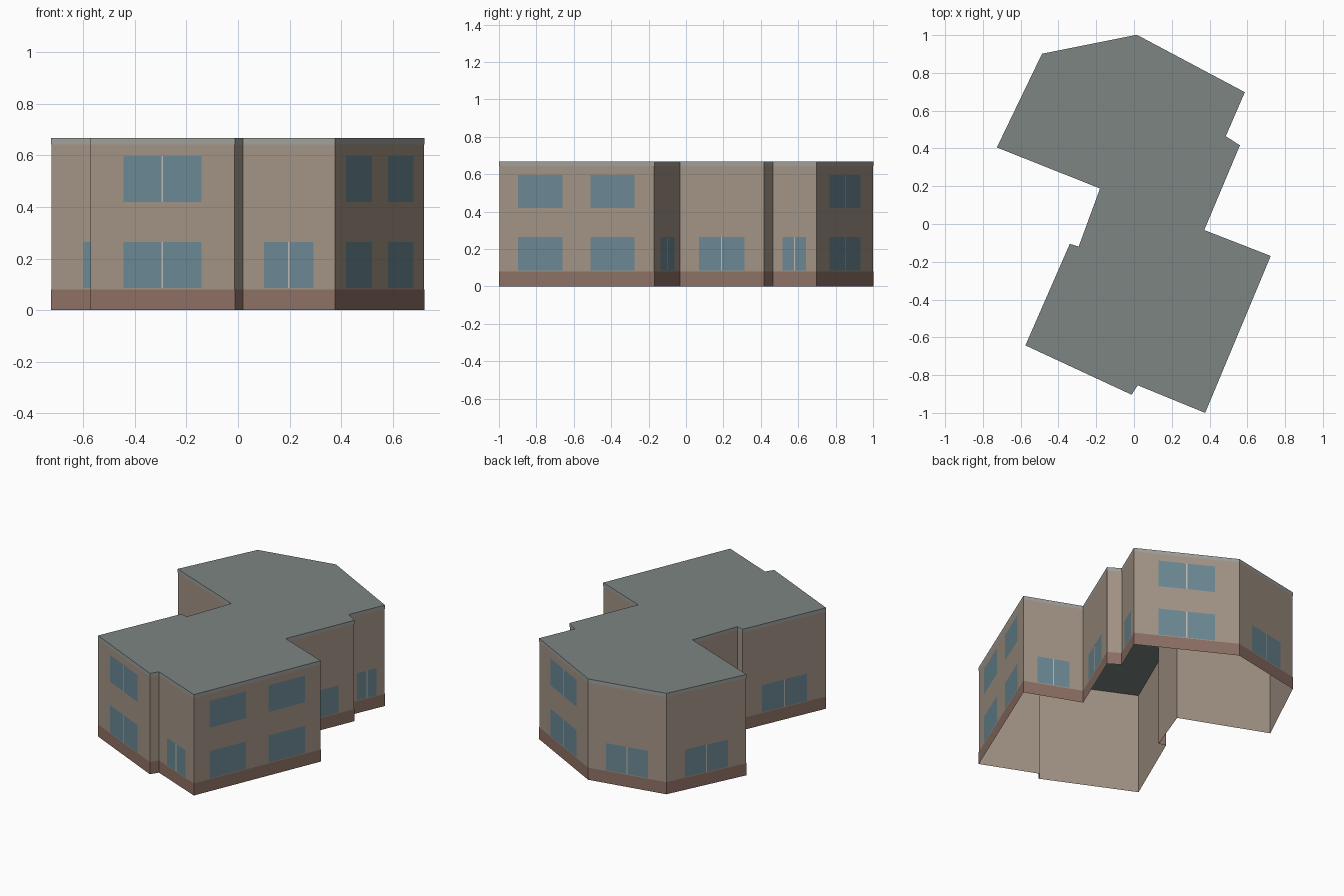
import bpy
from mathutils import Vector

if "Cube" in bpy.data.objects:
    bpy.data.objects.remove(bpy.data.objects["Cube"])

# Counter-clockwise footprint, starting at the front left corner
PLAN = [Vector(p) for p in [
    (-0.573, -0.642), (-0.013, -0.902), (0.019, -0.852), (0.376, -0.998),
    (0.722, -0.17), (0.37, -0.033), (0.559, 0.416), (0.484, 0.464),
    (0.585, 0.697), (0.015, 1.0), (-0.486, 0.9), (-0.724, 0.406),
    (-0.178, 0.189), (-0.292, -0.121), (-0.339, -0.107)]]
N = len(PLAN)
HEIGHT, BASE_TOP, FASCIA = 0.667, 0.08, 0.643
LOWER, UPPER = (0.085, 0.265), (0.42, 0.597)


def material(name, rgb):
    m = bpy.data.materials.new(name)
    m.diffuse_color = (*rgb, 1)
    m.use_nodes = True
    m.node_tree.nodes["Principled BSDF"].inputs["Base Color"].default_value = m.diffuse_color
    return m


WALL = material("wall_tan", (0.37, 0.30, 0.24))
ROOF = material("roof_grey", (0.20, 0.235, 0.225))
BRICK = material("base_brick", (0.27, 0.165, 0.13))
TRIM = material("fascia_grey", (0.35, 0.36, 0.34))
GLASS = material("glass", (0.15, 0.25, 0.30))
FRAME = material("mullion", (0.52, 0.50, 0.46))


def make(name, verts, faces, mat):
    me = bpy.data.meshes.new(name)
    me.from_pydata([tuple(v) for v in verts], [], faces)
    me.materials.append(mat)
    ob = bpy.data.objects.new(name, me)
    bpy.context.collection.objects.link(ob)
    return ob


def normal(i):
    d = (PLAN[(i + 1) % N] - PLAN[i]).normalized()
    return Vector((d.y, -d.x))


def outline(offset):
    """Footprint pushed outward with mitred corners."""
    pts = []
    for i in range(N):
        a, b = normal(i - 1), normal(i)
        pts.append(PLAN[i] + (a + b) * offset / (1 + a.dot(b)))
    return pts


def band(name, z0, z1, offset, mat):
    pts = outline(offset)
    verts = [(p.x, p.y, z) for z in (z0, z1) for p in pts]
    faces = [(i, (i + 1) % N, N + (i + 1) % N, N + i) for i in range(N)]
    make(name, verts, faces, mat)


def panel(name, i, t0, t1, z, offset, mat):
    """Flat rectangle on wall i between fractions t0 and t1."""
    a, b = PLAN[i], PLAN[(i + 1) % N]
    p, q = (a.lerp(b, t) + normal(i) * offset for t in (t0, t1))
    verts = [(p.x, p.y, z[0]), (q.x, q.y, z[0]), (q.x, q.y, z[1]), (p.x, p.y, z[1])]
    make(name, verts, [(0, 1, 2, 3)], mat)


# Shell, open underneath
band("walls", 0, HEIGHT, 0, WALL)
band("base_course", 0, BASE_TOP, 0.0015, BRICK)
band("roof_fascia", FASCIA, HEIGHT, 0.0015, TRIM)
make("flat_roof", [(p.x, p.y, HEIGHT) for p in outline(0.0015)], [tuple(range(N))], ROOF)

# Windows: long walls have two floors, the longest has two windows per floor
for i in range(N):
    length = (PLAN[(i + 1) % N] - PLAN[i]).length
    if length < 0.2:
        continue
    for floor, z in (("lower", LOWER), ("upper", UPPER)):
        if floor == "upper" and length < 0.6:
            continue
        if length > 0.8:
            for k, t in enumerate((0.122, 0.588)):
                panel(f"{floor}_window_{i}_{k}", i, t, t + 0.287, z, 0.002, GLASS)
        else:
            panel(f"{floor}_window_{i}", i, 0.23, 0.77, z, 0.002, GLASS)
            h = 0.0035 / length
            panel(f"{floor}_mullion_{i}", i, 0.5 - h, 0.5 + h, z, 0.003, FRAME)
